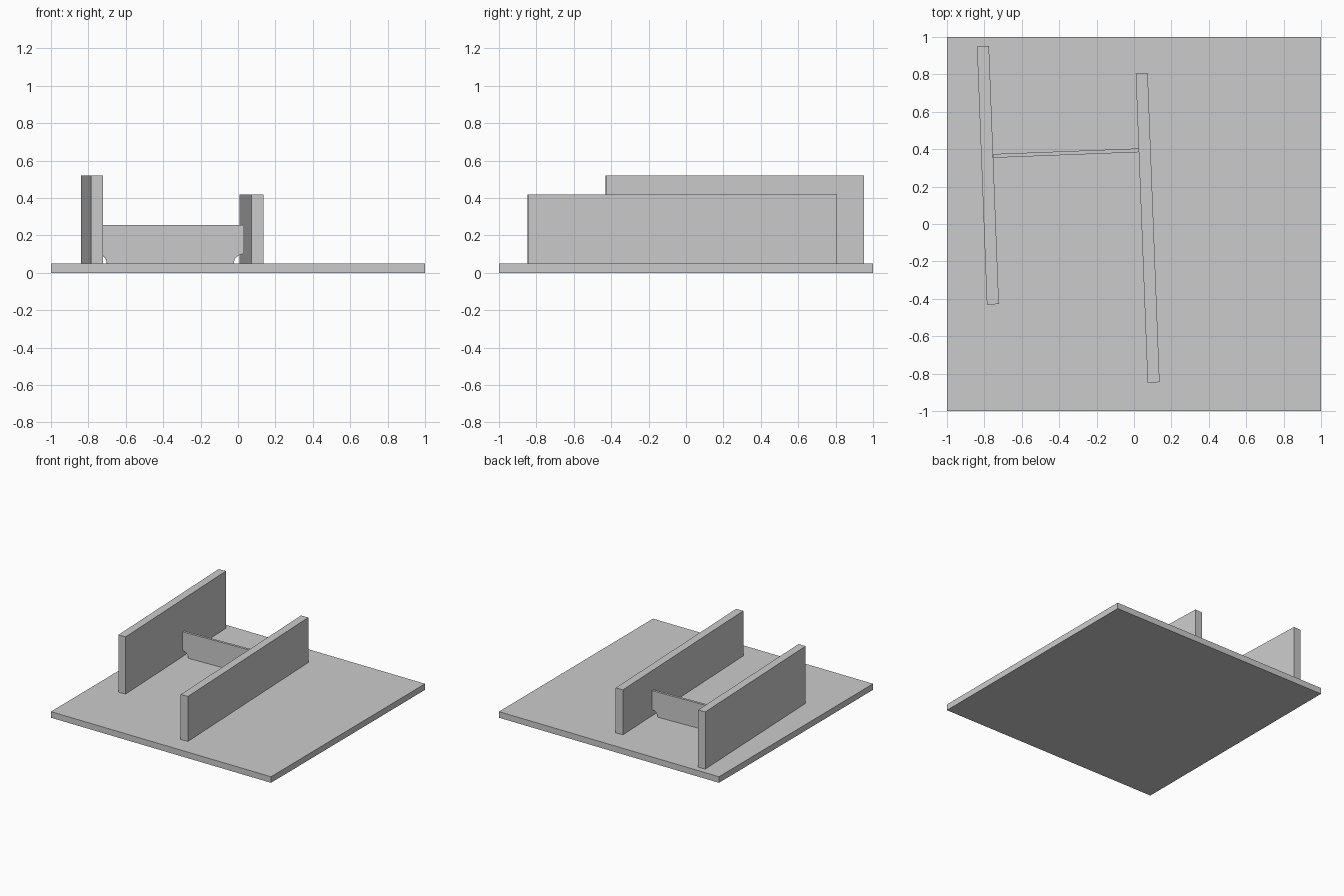
import bpy
import bmesh
from math import cos, sin, pi, radians
from mathutils import Matrix

default = bpy.data.objects.get("Cube")
if default:
    bpy.data.objects.remove(default, do_unlink=True)

# Single plain grey
GREY = (0.6, 0.6, 0.6, 1.0)
grey = bpy.data.materials.new("plain_grey")
grey.use_nodes = True
grey.diffuse_color = GREY
grey.node_tree.nodes["Principled BSDF"].inputs["Base Color"].default_value = GREY

FLOOR = 0.05          # top of the base plate
TURN = radians(2.2)   # shared skew of the walls on the base


def finish(bm, name, location, turn=0.0):
    bmesh.ops.recalc_face_normals(bm, faces=bm.faces)
    mesh = bpy.data.meshes.new(name)
    bm.to_mesh(mesh)
    bm.free()
    mesh.materials.append(grey)
    obj = bpy.data.objects.new(name, mesh)
    obj.location = location
    obj.rotation_euler.z = turn
    bpy.context.collection.objects.link(obj)
    return obj


def box(name, size, location, turn=0.0):
    bm = bmesh.new()
    bmesh.ops.create_cube(bm, size=1.0, matrix=Matrix.Diagonal((*size, 1.0)))
    return finish(bm, name, location, turn)


def notched_panel(name, length, height, thick, radius, location, turn, steps=10):
    """Upright panel with a concave quarter-round cut from each lower corner."""
    half = length / 2
    arc = [(half - radius * cos(a), radius * sin(a))
           for a in (i * pi / 2 / steps for i in range(steps + 1))]
    right = arc + [(half, height)]
    outline = right + [(-x, z) for x, z in reversed(right)]
    bm = bmesh.new()
    face = bm.faces.new([bm.verts.new((x, -thick / 2, z)) for x, z in outline])
    grown = bmesh.ops.extrude_face_region(bm, geom=[face])["geom"]
    verts = [g for g in grown if isinstance(g, bmesh.types.BMVert)]
    bmesh.ops.translate(bm, verts=verts, vec=(0, thick, 0))
    return finish(bm, name, location, turn)


# Base plate
box("base_plate", (2.0, 2.0, FLOOR), (0, 0, FLOOR / 2))

# Two long walls, the outer one taller
for name, length, height, x, y in (
    ("tall_wall", 1.38, 0.47, -0.781, 0.26),
    ("low_wall", 1.655, 0.37, 0.073, -0.02),
):
    box(name, (0.064, length, height), (x, y, FLOOR + height / 2), TURN)

# Thin cross panel between the walls
notched_panel("cross_panel", 0.78, 0.205, 0.02, 0.05, (-0.362, 0.379, FLOOR), TURN)
